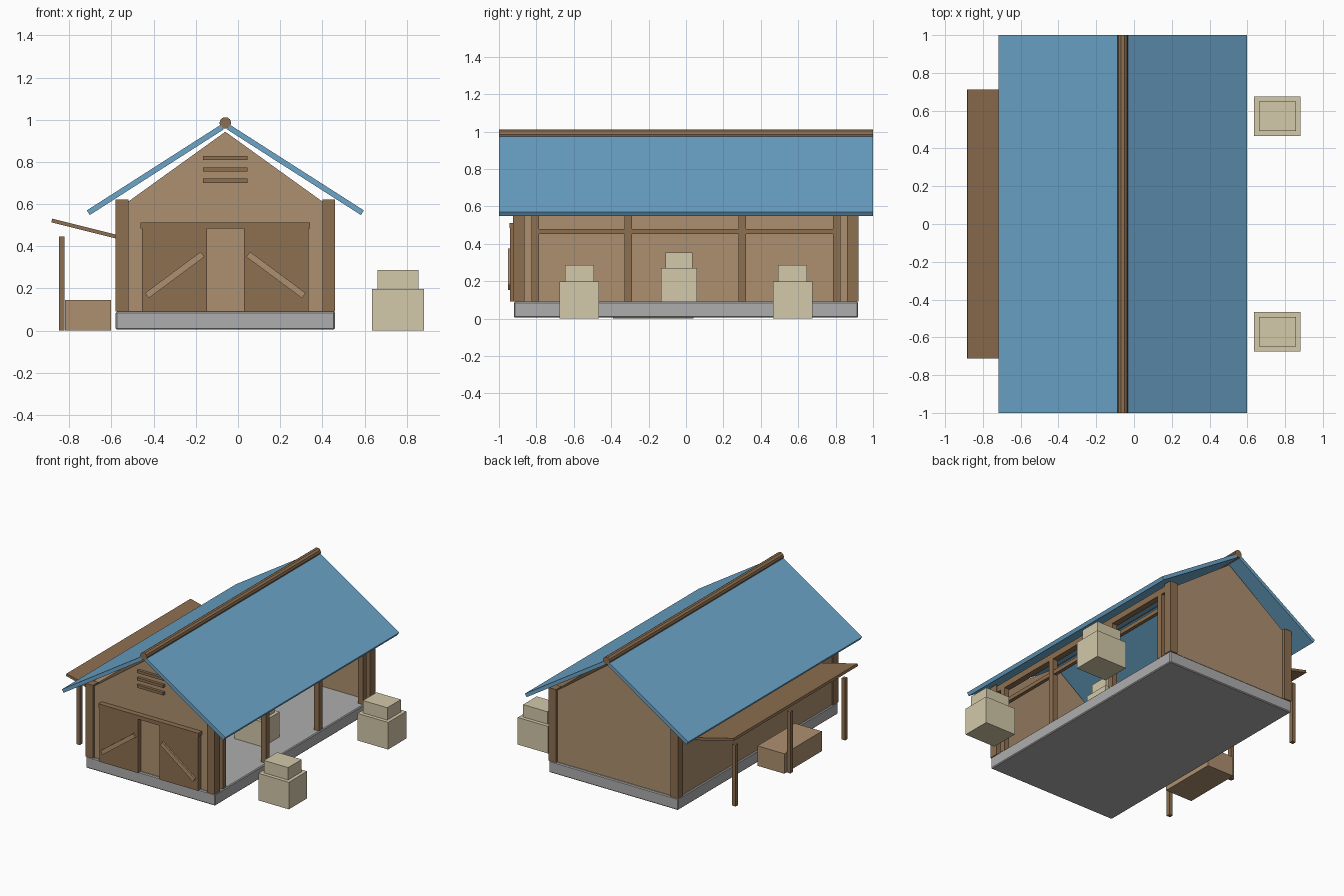
import bpy
from math import radians, atan2, hypot, cos, sin
from mathutils import Vector

if "Cube" in bpy.data.objects:
    bpy.data.objects.remove(bpy.data.objects["Cube"])

CX = -0.06  # centre line of the building


def material(name, rgb):
    m = bpy.data.materials.new(name)
    m.diffuse_color = (*rgb, 1)
    m.use_nodes = True
    m.node_tree.nodes["Principled BSDF"].inputs["Base Color"].default_value = m.diffuse_color
    return m


WALL = material("light_wood", (0.42, 0.28, 0.16))
DARK = material("dark_wood", (0.27, 0.16, 0.08))
BLUE = material("blue_roof", (0.15, 0.38, 0.59))
SACK = material("pale_crate", (0.65, 0.58, 0.40))
STONE = material("grey_stone", (0.42, 0.42, 0.43))


def prism(name, pts, y0, y1, mat):
    """Extrude an xz profile from y0 to y1."""
    n = len(pts)
    verts = [(x, y, z) for y in (y0, y1) for x, z in pts]
    faces = [list(range(n)), list(range(2 * n - 1, n - 1, -1))]
    faces += [[i, i + n, (i + 1) % n + n, (i + 1) % n] for i in range(n)]
    me = bpy.data.meshes.new(name)
    me.from_pydata(verts, [], faces)
    me.materials.append(mat)
    ob = bpy.data.objects.new(name, me)
    bpy.context.collection.objects.link(ob)
    bpy.context.view_layer.objects.active = ob
    ob.select_set(True)
    bpy.ops.object.mode_set(mode='EDIT')
    bpy.ops.mesh.select_all(action='SELECT')
    bpy.ops.mesh.normals_make_consistent(inside=False)
    bpy.ops.object.mode_set(mode='OBJECT')
    ob.select_set(False)
    return ob


def box(name, x0, x1, y0, y1, z0, z1, mat):
    return prism(name, [(x0, z0), (x1, z0), (x1, z1), (x0, z1)], y0, y1, mat)


def bar(name, a, b, width, y0, y1, mat):
    """Slanted board between two xz points."""
    a, b = Vector(a), Vector(b)
    d = (b - a).normalized()
    n = Vector((-d.y, d.x)) * width / 2
    return prism(name, [a - n, b - n, b + n, a + n], y0, y1, mat)


# Stone base
base = box("base_slab", -0.58, 0.46, -0.92, 0.92, 0.005, 0.09, STONE)
bev = base.modifiers.new("soft_edge", 'BEVEL')
bev.width, bev.segments = 0.006, 1

# Gable end walls and the closed left wall
gable = [(-0.53, 0.09), (0.41, 0.09), (0.41, 0.605), (CX, 0.943), (-0.53, 0.605)]
prism("front_wall", gable, -0.905, -0.865, WALL)
prism("back_wall", gable, 0.865, 0.905, WALL)
box("left_wall", -0.57, -0.53, -0.87, 0.87, 0.09, 0.61, WALL)

# Corner posts
for x in (-0.58, 0.40):
    for y in (-0.925, 0.86):
        box("corner_post", x, x + 0.06, y, y + 0.062, 0.09, 0.622, DARK)

# Open right side: posts, rail and top plate
for y in (-0.805, -0.31, 0.30, 0.805):
    box("side_post", 0.415, 0.455, y - 0.02, y + 0.02, 0.09, 0.60, DARK)
box("side_rail", 0.422, 0.448, -0.80, 0.80, 0.452, 0.48, DARK)
box("top_plate", 0.41, 0.455, -0.87, 0.87, 0.565, 0.61, DARK)

# Roof slopes and ridge log
for s, side in ((1, "right"), (-1, "left")):
    prism(side + "_roof", [(CX + s * x, z) for x, z in
          ((0.022, 0.976), (0.657, 0.570), (0.643, 0.548), (0.008, 0.954))], -1, 1, BLUE)
ridge = [(CX + 0.028 * cos(radians(36 * i)), 0.985 + 0.028 * sin(radians(36 * i)))
         for i in range(10)]
prism("ridge_log", ridge, -1, 1, DARK)

# Front doors with braces, lintel and vent slats
for s, side in ((1, "right"), (-1, "left")):
    xa, xb = sorted((CX + s * 0.088, CX + s * 0.395))
    box(side + "_door", xa, xb, -0.94, -0.90, 0.09, 0.487, DARK)
    bar(side + "_door_brace", (CX + s * 0.108, 0.362), (CX + s * 0.372, 0.166), 0.03,
        -0.953, -0.938, WALL)
box("door_lintel", CX - 0.402, CX + 0.402, -0.945, -0.90, 0.485, 0.512, DARK)
for z in (0.711, 0.764, 0.818):
    box("vent_slat", CX - 0.105, CX + 0.105, -0.925, -0.90, z - 0.01, z + 0.01, DARK)

# Left lean-to canopy with posts and a bench box
bar("canopy", (-0.883, 0.522), (-0.55, 0.439), 0.018, -0.713, 0.713, DARK)
for y in (-0.63, 0, 0.63):
    box("canopy_post", -0.85, -0.822, y - 0.014, y + 0.014, 0, 0.447, DARK)
box("bench_box", -0.82, -0.603, -0.39, 0.04, 0, 0.145, WALL)

# Stacked crates: two outside, one on the floor
for x, y, z, k in ((0.759, -0.57, 0, 1), (0.759, 0.57, 0, 1), (0.18, -0.037, 0.09, 0.92)):
    box("large_crate", x - 0.123 * k, x + 0.123 * k, y - 0.105 * k, y + 0.105 * k,
        z, z + 0.197 * k, SACK)
    box("small_crate", x - 0.098 * k, x + 0.098 * k, y - 0.078 * k, y + 0.078 * k,
        z + 0.197 * k, z + 0.287 * k, SACK)
